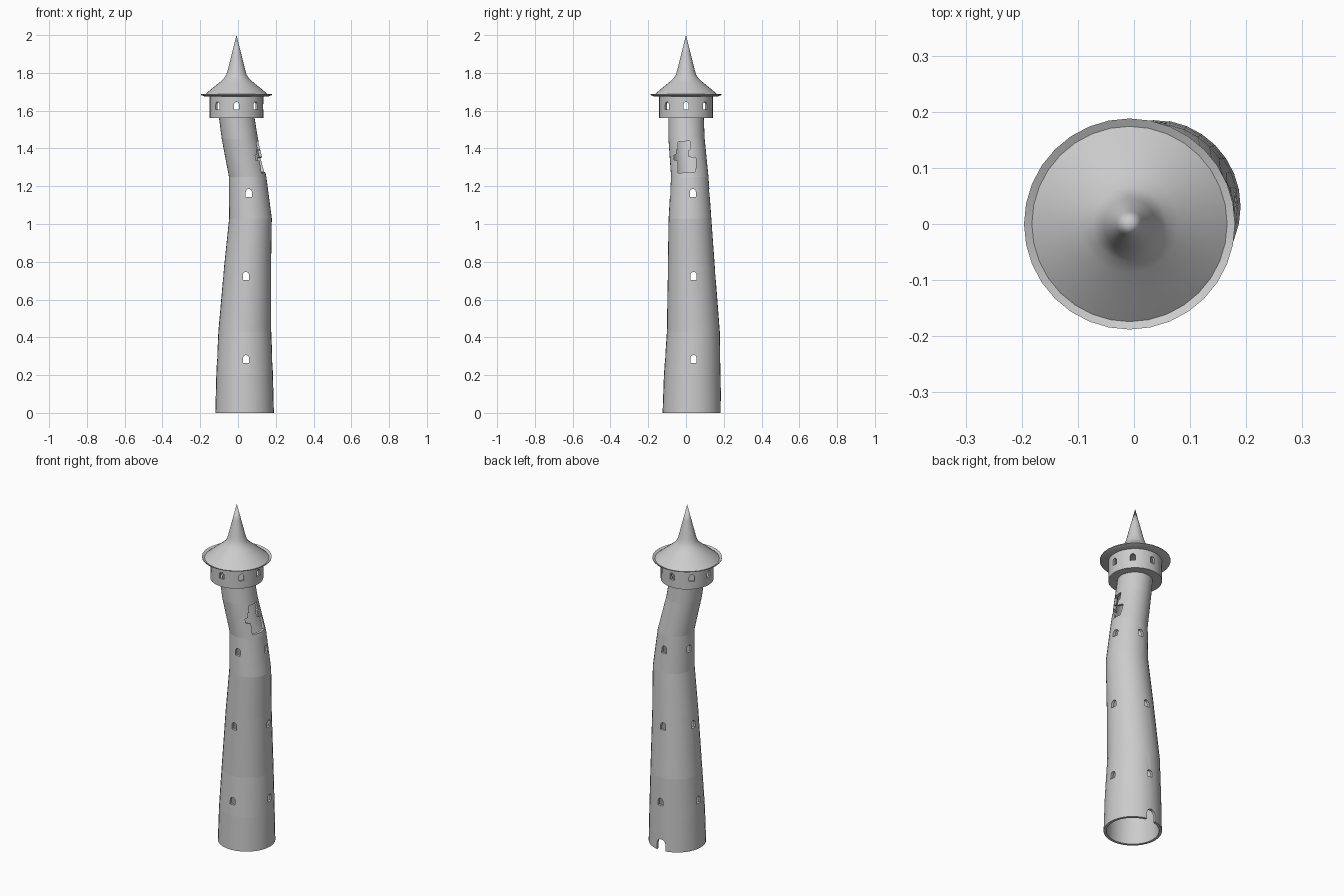
import bpy, bmesh, math

SIDES = 32
WALL = 0.015
HEAD = (-0.008, 0.0)  # centre of the gallery and roof

cube = bpy.data.objects.get("Cube")
if cube:
    bpy.data.objects.remove(cube, do_unlink=True)

stone = bpy.data.materials.new("grey_stone")
stone.use_nodes = True
grey = (0.6, 0.6, 0.6, 1)
stone.diffuse_color = grey
stone.node_tree.nodes["Principled BSDF"].inputs["Base Color"].default_value = grey


def finish(name, bm):
    bmesh.ops.remove_doubles(bm, verts=bm.verts, dist=1e-5)
    bmesh.ops.recalc_face_normals(bm, faces=bm.faces)
    mesh = bpy.data.meshes.new(name)
    bm.to_mesh(mesh)
    bm.free()
    mesh.materials.append(stone)
    ob = bpy.data.objects.new(name, mesh)
    bpy.context.collection.objects.link(ob)
    return ob


def loft(name, rings, closed):
    """Skin a stack of circles given as (x, y, radius, z)."""
    bm = bmesh.new()
    loops = []
    for x, y, r, z in rings:
        angles = [math.tau * i / SIDES for i in range(SIDES)]
        loops.append([bm.verts.new((x + r * math.cos(a), y + r * math.sin(a), z))
                      for a in angles])
    following = loops[1:] + (loops[:1] if closed else [])
    for low, high in zip(loops, following):
        for i in range(SIDES):
            j = (i + 1) % SIDES
            bm.faces.new((low[i], low[j], high[j], high[i]))
    return finish(name, bm)


def arch(width, bottom, top):
    """Outline of an opening with a round head."""
    r = width / 2
    head = [(r * math.cos(math.pi * i / 8), top - r + r * math.sin(math.pi * i / 8))
            for i in range(9)]
    return [(-r, bottom), (r, bottom)] + head


def cut(ob, outline, x, y, z, angle, start, end):
    """Cut an outline through an object along a horizontal direction."""
    c, s = math.cos(angle), math.sin(angle)
    bm = bmesh.new()
    ends = [[bm.verts.new((x + c * t - s * u, y + s * t + c * u, z + v))
             for u, v in outline] for t in (start, end)]
    bm.faces.new(ends[0])
    bm.faces.new(ends[1])
    for i in range(len(outline)):
        j = (i + 1) % len(outline)
        bm.faces.new((ends[0][i], ends[0][j], ends[1][j], ends[1][i]))
    cutter = finish("cutter", bm)
    cutter.hide_render = True
    mod = ob.modifiers.new("opening", 'BOOLEAN')
    mod.operation = 'DIFFERENCE'
    mod.solver = 'EXACT'
    mod.object = cutter
    bpy.context.view_layer.objects.active = ob
    bpy.ops.object.modifier_apply(modifier=mod.name)
    bpy.data.objects.remove(cutter, do_unlink=True)


def shade(ob, banded=False):
    mesh = ob.data
    mesh.shade_smooth()
    mesh.set_sharp_from_angle(angle=math.radians(35))
    if banded:  # crisp joints between the stacked sections
        for e in mesh.edges:
            a, b = (mesh.vertices[i].co for i in e.vertices)
            if abs(a.z - b.z) < 1e-4:
                e.use_edge_sharp = True


# Crooked hollow shaft
sections = [
    (0.035, 0.031, 0.155, 0.0),
    (0.035, 0.033, 0.150, 0.2),
    (0.036, 0.039, 0.140, 0.43),
    (0.051, 0.028, 0.124, 0.78),
    (0.066, 0.021, 0.113, 1.03),
    (0.051, 0.020, 0.099, 1.25),
    (0.010, 0.003, 0.096, 1.45),
    (-0.007, 0.0, 0.094, 1.565),
]
inside = [(x, y, r - WALL, z) for x, y, r, z in reversed(sections)]
shaft = loft("tower_shaft", sections + inside, True)

# Window pairs through the shaft
window = arch(0.032, -0.021, 0.021)
for x, y, z in ((0.042, 0.04, 0.285), (0.042, 0.04, 0.725), (0.057, 0.036, 1.165)):
    for angle in (0, math.pi / 2):
        cut(shaft, window, x, y, z, angle, -0.3, 0.3)

# Doorway at the back
cut(shaft, arch(0.055, -0.02, 0.065), 0.035, 0.03, 0, math.pi / 2, 0.05, 0.3)

# Broken stonework in the upper side wall
breach = [(-0.042, 1.27), (0.048, 1.275), (0.053, 1.3), (0.053, 1.35), (0.012, 1.355),
          (0.012, 1.39), (0.022, 1.395), (0.02, 1.44), (-0.042, 1.435), (-0.042, 1.395),
          (-0.05, 1.395), (-0.05, 1.37), (-0.063, 1.365), (-0.063, 1.34), (-0.042, 1.335)]
cut(shaft, breach, 0, 0, 0, 0, 0.04, 0.3)
shade(shaft, banded=True)

# Lookout gallery with a floor and eight windows
gallery_profile = [(0.088, 1.56), (0.143, 1.56), (0.143, 1.685),
                   (0.13, 1.685), (0.13, 1.572), (0.088, 1.572)]
gallery = loft("gallery", [(*HEAD, r, z) for r, z in gallery_profile], True)
for i in range(4):
    cut(gallery, arch(0.028, -0.02, 0.02), *HEAD, 1.626, i * math.pi / 4, -0.3, 0.3)
shade(gallery)

# Flared roof with an upturned rim and a tall spire
roof_profile = [(0, 1.676), (0.17, 1.676), (0.188, 1.683), (0.188, 1.687), (0.174, 1.680),
                (0.13, 1.717), (0.087, 1.752), (0.066, 1.771), (0.054, 1.79),
                (0.046, 1.817), (0.023, 1.908), (0, 2.0)]
roof = loft("roof", [(*HEAD, r, z) for r, z in roof_profile], False)
shade(roof)
